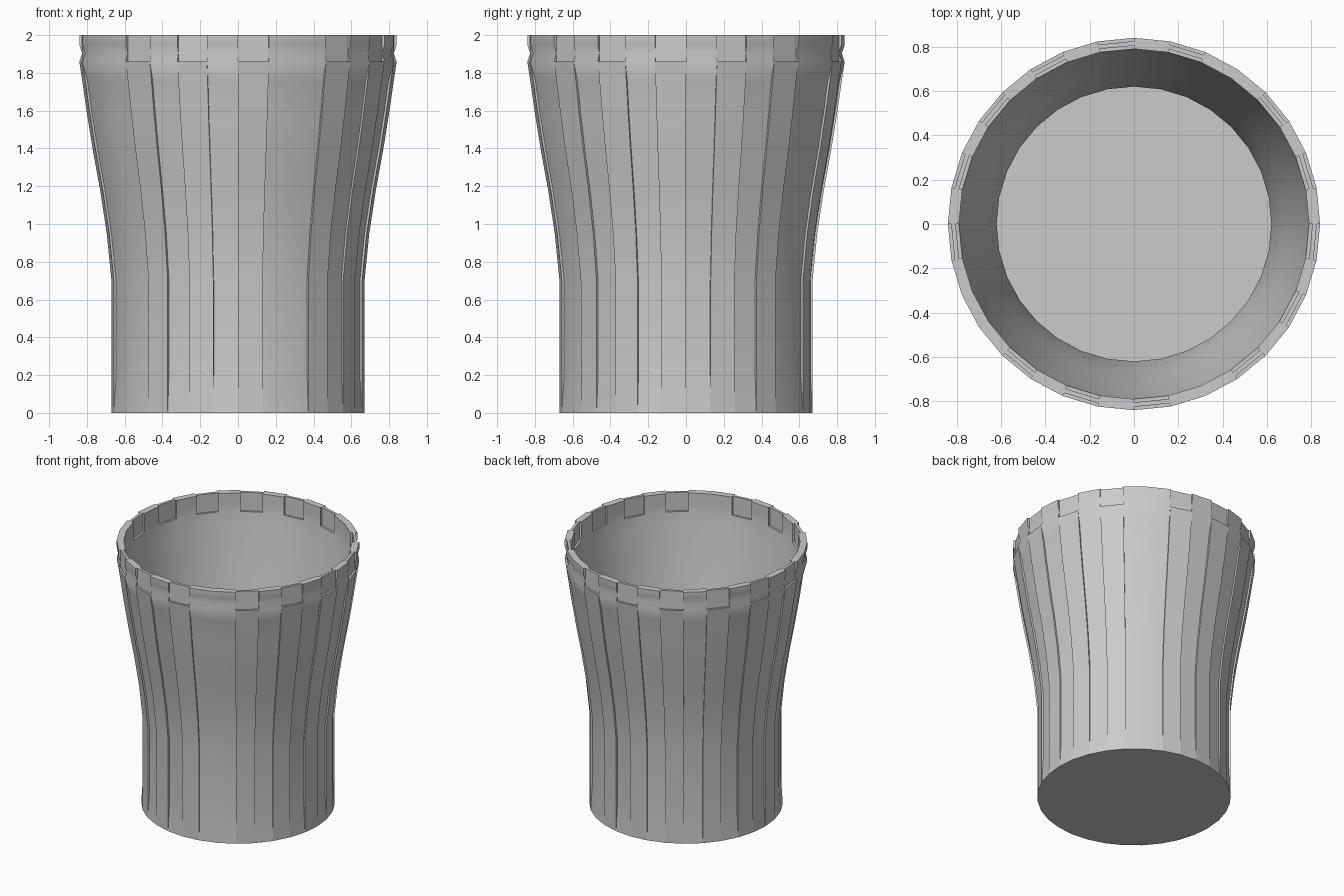
import bpy, bmesh, math

if "Cube" in bpy.data.objects:
    bpy.data.objects.remove(bpy.data.objects["Cube"])

SIDES = 32
SLATS = {1, 3, 6, 8, 10, 12, 14, 16, 20, 22, 24, 27, 29, 31}
WALL = 0.05
GROOVE = 0.012

# outer silhouette (radius, height) up to the rim band
OUTER = [(0.67, 0), (0.67, 0.2), (0.67, 0.7), (0.695, 0.95), (0.73, 1.18),
         (0.77, 1.4), (0.802, 1.6), (0.825, 1.76), (0.84, 1.86)]
INNER = [(r - WALL, z) for r, z in reversed(OUTER[1:-1])]
FLOOR = [(0.62, 0.05), (0, 0.05)]


def column_profile(is_slat):
    """Closed section from the base centre, up outside, down inside."""
    if is_slat:
        # full-radius slat with a thin plate standing in the rim notch
        outer = OUTER
        rim = [(0.825, 1.86), (0.825, 1.93), (0.825, 2), (0.805, 2), (0.805, 1.86)]
    else:
        # shallow groove, fading out at the base, below a waisted rim band
        outer = [(r - (GROOVE if 0.1 < z < 1.8 else 0), z) for r, z in OUTER]
        rim = [(0.825, 1.905), (0.84, 1.95), (0.84, 2), (0.79, 2), (0.79, 1.93)]
    return [(0, 0)] + outer + rim + [(0.79, 1.86)] + INNER + FLOOR


bm = bmesh.new()


def point(p, angle):
    return bm.verts.new((p[0] * math.cos(angle), p[0] * math.sin(angle), p[1]))


def strip(a, b):
    for k in range(len(a) - 1):
        bm.faces.new((a[k], b[k], b[k + 1], a[k + 1]))


# each flat side of the cup, plus step walls where slats meet grooves
step = math.tau / SIDES
for i in range(SIDES):
    prof = column_profile(i in SLATS)
    left = [point(p, i * step) for p in prof]
    right = [point(p, (i + 1) * step) for p in prof]
    strip(left, right)
    j = (i + 1) % SIDES
    if (i in SLATS) != (j in SLATS):
        other = column_profile(j in SLATS)
        for k in range(len(prof) - 1):
            if prof[k] != other[k] or prof[k + 1] != other[k + 1]:
                bm.faces.new([point(p, (i + 1) * step) for p in
                              (prof[k], other[k], other[k + 1], prof[k + 1])])

bmesh.ops.remove_doubles(bm, verts=bm.verts[:], dist=0.0005)
bmesh.ops.dissolve_degenerate(bm, edges=bm.edges[:], dist=0.0005)
bmesh.ops.recalc_face_normals(bm, faces=bm.faces[:])

mesh = bpy.data.meshes.new("fluted_cup")
bm.to_mesh(mesh)
bm.free()
cup = bpy.data.objects.new("fluted_cup", mesh)
bpy.context.collection.objects.link(cup)
bpy.context.view_layer.objects.active = cup
cup.select_set(True)
bpy.ops.object.shade_smooth_by_angle(angle=math.radians(50))
